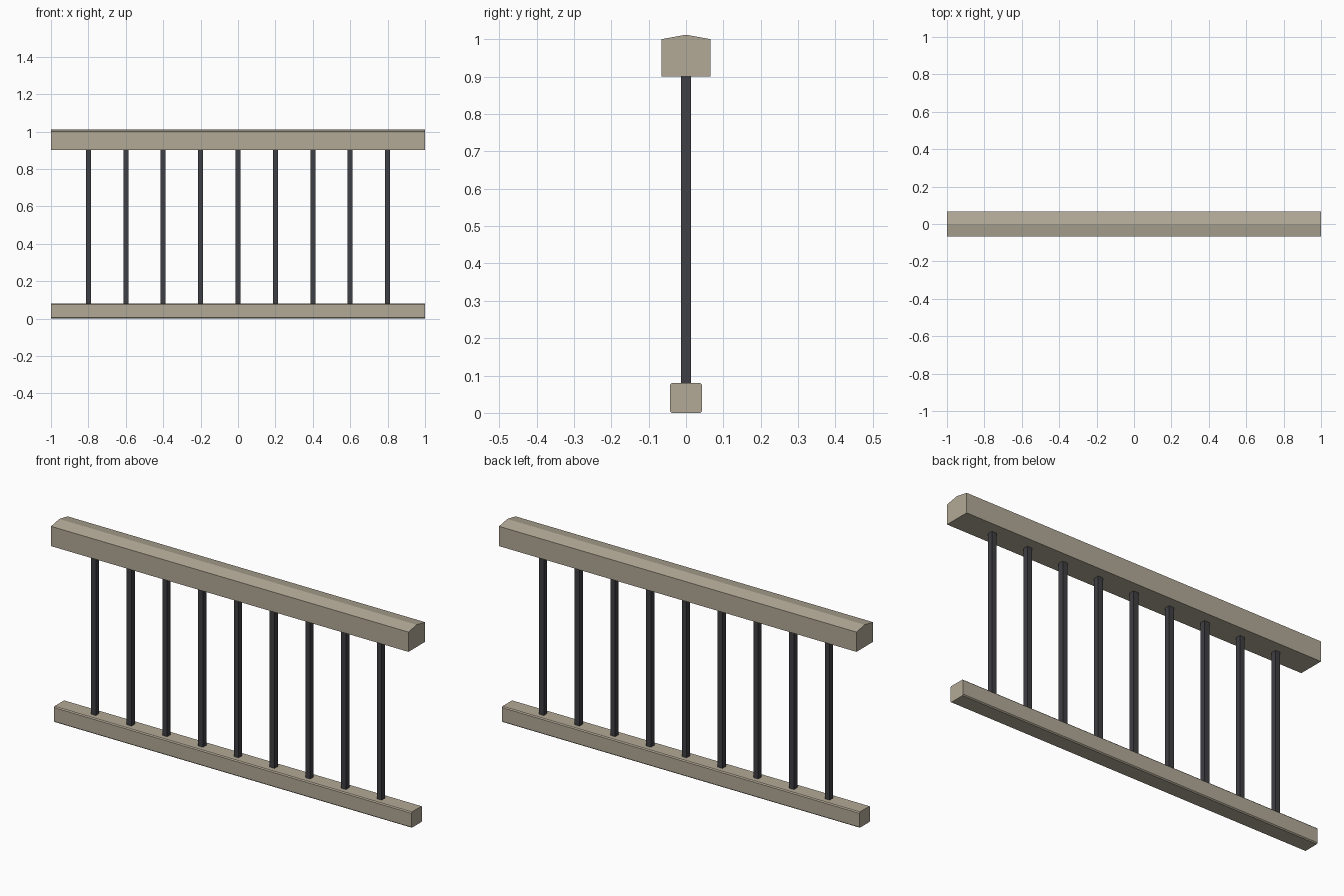
import bpy, bmesh

if "Cube" in bpy.data.objects:
    bpy.data.objects.remove(bpy.data.objects["Cube"])

def material(name, rgb):
    m = bpy.data.materials.new(name)
    m.diffuse_color = (*rgb, 1)
    m.use_nodes = True
    m.node_tree.nodes["Principled BSDF"].inputs["Base Color"].default_value = m.diffuse_color
    return m

stone = material("warm_stone", (0.45, 0.40, 0.31))
iron = material("dark_iron", (0.05, 0.05, 0.058))

def add_object(name, bm, mat):
    bmesh.ops.recalc_face_normals(bm, faces=bm.faces)
    me = bpy.data.meshes.new(name)
    bm.to_mesh(me)
    bm.free()
    me.materials.append(mat)
    ob = bpy.data.objects.new(name, me)
    bpy.context.collection.objects.link(ob)
    return ob

def rail(name, profile, length):
    """Extrude a y-z profile along x."""
    bm = bmesh.new()
    face = bm.faces.new([bm.verts.new((-length / 2, y, z)) for y, z in profile])
    ext = bmesh.ops.extrude_face_region(bm, geom=[face])["geom"]
    verts = [v for v in ext if isinstance(v, bmesh.types.BMVert)]
    bmesh.ops.translate(bm, verts=verts, vec=(length, 0, 0))
    return add_object(name, bm, stone)

def box(name, x, half, z0, z1, mat):
    bm = bmesh.new()
    bmesh.ops.create_cube(bm, size=1)
    for v in bm.verts:
        v.co = (x + v.co.x * 2 * half, v.co.y * 2 * half, z0 + (v.co.z + 0.5) * (z1 - z0))
    return add_object(name, bm, mat)

# Handrail with a shallow ridge on top
rail("handrail", [(-0.066, 0.9), (0.066, 0.9), (0.066, 1.0), (0, 1.012), (-0.066, 1.0)], 2)

# Bottom rail with narrow chamfers along its long edges
w, h, c = 0.043, 0.08, 0.005
rail("bottom_rail", [(-w + c, 0), (w - c, 0), (w, c), (w, h - c),
                     (w - c, h), (-w + c, h), (-w, h - c), (-w, c)], 2)

# Nine square balusters
for i in range(9):
    box(f"baluster_{i + 1}", -0.8 + 0.2 * i, 0.0135, 0.075, 0.905, iron)
